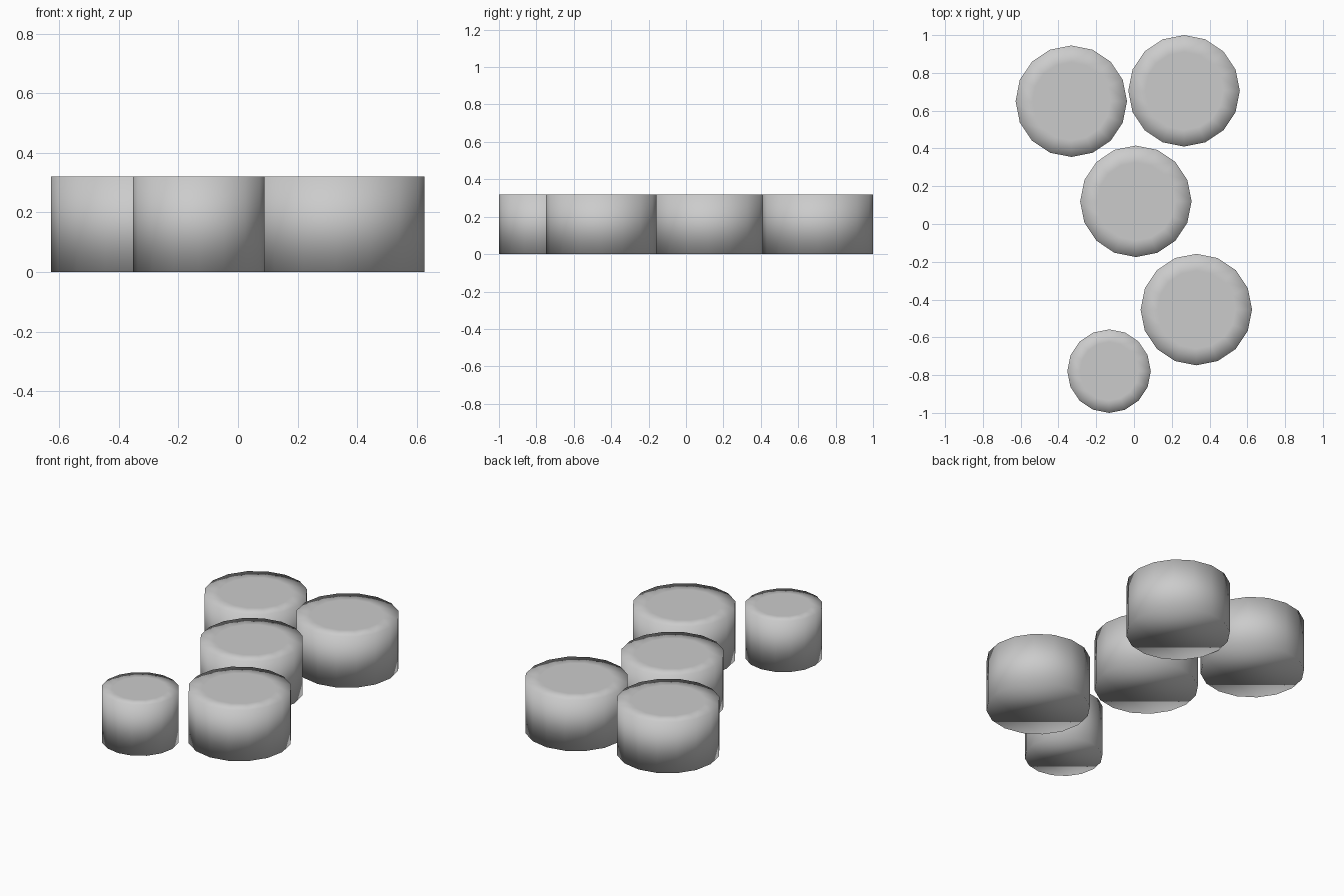
import bpy, bmesh, math

if "Cube" in bpy.data.objects:
    bpy.data.objects.remove(bpy.data.objects["Cube"])

HEIGHT = 0.32
SIDES = 16


def disc(name, x, y, r):
    bm = bmesh.new()

    def ring(radius, z):
        return [bm.verts.new((radius * math.cos(2 * math.pi * i / SIDES),
                              radius * math.sin(2 * math.pi * i / SIDES), z))
                for i in range(SIDES)]

    low, high, inner = ring(r, 0), ring(r, HEIGHT), ring(r * 0.7, HEIGHT)
    # outer wall and flat top border
    for a, b in ((low, high), (high, inner)):
        for i in range(SIDES):
            j = (i + 1) % SIDES
            bm.faces.new((a[i], a[j], b[j], b[i]))
    # top and bottom caps
    bm.faces.new(inner)
    bm.faces.new(low[::-1])
    for f in bm.faces:
        f.smooth = True
    mesh = bpy.data.meshes.new(name)
    bm.to_mesh(mesh)
    bm.free()
    obj = bpy.data.objects.new(name, mesh)
    obj.location = (x, y, 0)
    bpy.context.collection.objects.link(obj)


# scattered stepping stones: name, x, y, radius
for stone in (("back_left_stone", -0.332, 0.65, 0.295),
              ("back_right_stone", 0.265, 0.705, 0.295),
              ("middle_stone", 0.01, 0.12, 0.295),
              ("front_right_stone", 0.33, -0.453, 0.295),
              ("small_front_stone", -0.132, -0.779, 0.221)):
    disc(*stone)
